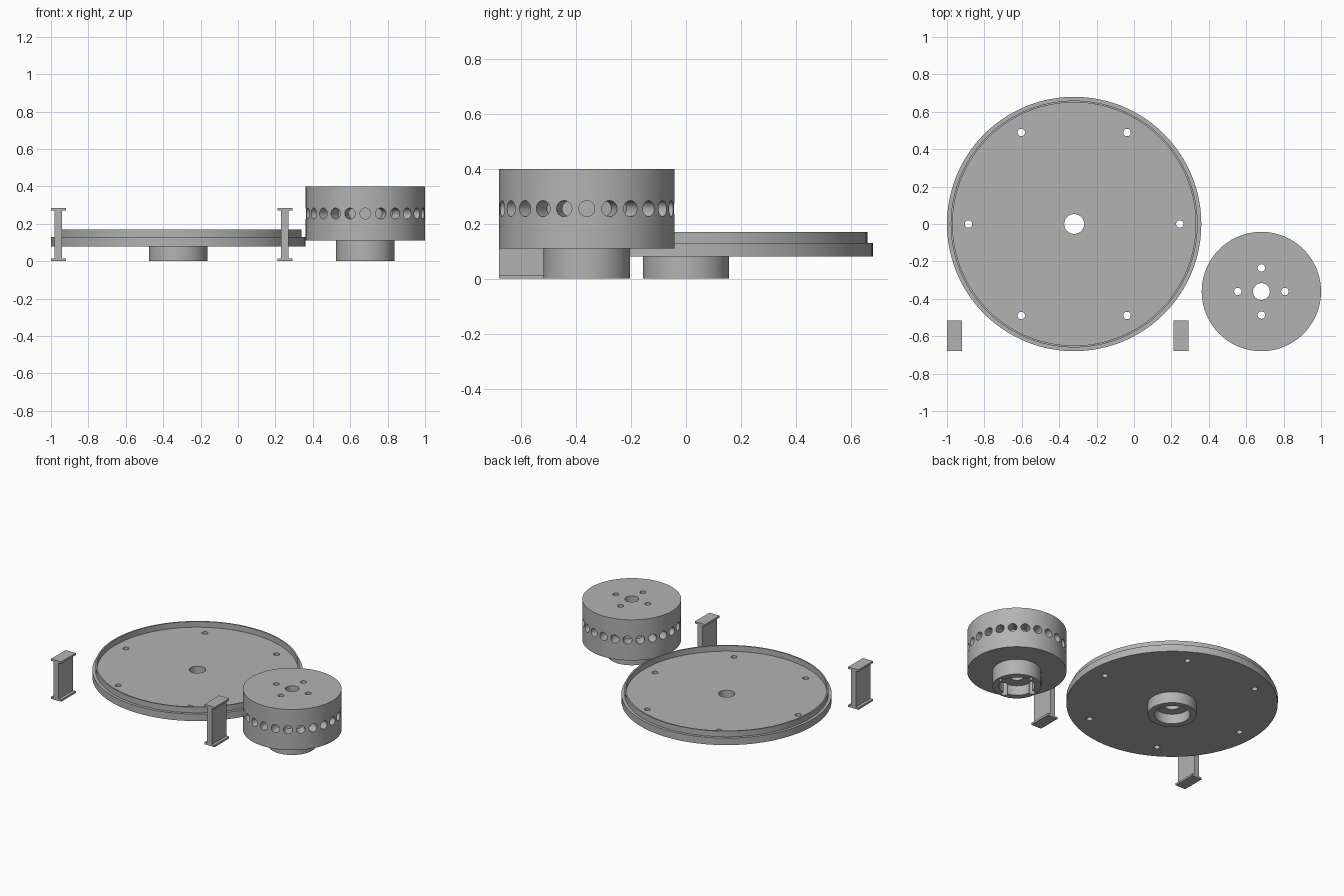
import bpy, bmesh, math
from mathutils import Matrix, Vector

old = bpy.data.objects.get("Cube")
if old:
    bpy.data.objects.remove(old, do_unlink=True)

grey = bpy.data.materials.new("plain grey")
grey.use_nodes = True
colour = (0.45, 0.45, 0.45, 1)
grey.diffuse_color = colour
grey.node_tree.nodes["Principled BSDF"].inputs["Base Color"].default_value = colour


def add_object(name, bm, location):
    bmesh.ops.recalc_face_normals(bm, faces=bm.faces)
    mesh = bpy.data.meshes.new(name)
    bm.to_mesh(mesh)
    bm.free()
    mesh.materials.append(grey)
    obj = bpy.data.objects.new(name, mesh)
    obj.location = location
    bpy.context.collection.objects.link(obj)
    return obj


def lathe(name, profile, location, sides=96):
    """Revolve a closed (radius, height) outline around z."""
    bm = bmesh.new()
    rings = []
    for i in range(sides):
        a = math.tau * i / sides
        rings.append([bm.verts.new((r * math.cos(a), r * math.sin(a), z)) for r, z in profile])
    for i, ring in enumerate(rings):
        after = rings[(i + 1) % sides]
        for j in range(len(profile)):
            k = (j + 1) % len(profile)
            bm.faces.new((ring[j], after[j], after[k], ring[k]))
    return add_object(name, bm, location)


def drill(bm, centre, radius, length, direction=(0, 0, 1)):
    turn = Vector((0, 0, 1)).rotation_difference(Vector(direction)).to_matrix().to_4x4()
    bmesh.ops.create_cone(bm, cap_ends=True, segments=24, radius1=radius, radius2=radius,
                          depth=length, matrix=Matrix.Translation(centre) @ turn)


def cut(obj, bm):
    """Subtract all drills from the object, then smooth its round walls."""
    cutter = add_object("cutter", bm, obj.location)
    cutter.hide_render = True
    mod = obj.modifiers.new("holes", "BOOLEAN")
    mod.operation, mod.solver, mod.object = "DIFFERENCE", "EXACT", cutter
    bpy.ops.object.select_all(action="DESELECT")
    bpy.context.view_layer.objects.active = obj
    obj.select_set(True)
    bpy.ops.object.modifier_apply(modifier=mod.name)
    bpy.data.objects.remove(cutter, do_unlink=True)
    bpy.ops.object.shade_smooth_by_angle(angle=math.radians(30))


def around(count, radius, z=0.0):
    for i in range(count):
        a = math.tau * i / count
        yield Vector((radius * math.cos(a), radius * math.sin(a), z))


# Wide plate with a thin raised lip, hollow hub below and six bolt holes
plate = lathe("round_plate", [
    (.053, .07), (.053, .13), (.65, .13), (.65, .17), (.66, .17), (.66, .13),
    (.68, .13), (.68, .08), (.157, .08), (.157, 0), (.115, 0), (.115, .07)], (-.32, 0, 0))
drills = bmesh.new()
for p in around(6, .565, .1):
    drill(drills, p, .02, .2)
cut(plate, drills)

# Drum with hollow hub, four bolt holes and a ring of blind side pockets
drum = lathe("drum", [
    (.045, .07), (.045, .4), (.319, .4), (.319, .11),
    (.157, .11), (.157, 0), (.115, 0), (.115, .07)], (.681, -.361, 0))
drills = bmesh.new()
for p in around(4, .126, .2):
    drill(drills, p, .02, .6)
for p in around(24, .319, .255):
    drill(drills, p, .029, .16, (p.x, p.y, 0))
cut(drum, drills)

# Two I-shaped posts: web between a bottom and a top flange, one outline extruded in y
outline = [(.04, 0), (.04, .014), (.02, .014), (.02, .271), (.04, .271), (.04, .285)]
outline += [(-x, z) for x, z in reversed(outline)]
for name, x in (("right_post", -.96), ("left_post", .251)):
    bm = bmesh.new()
    face = bm.faces.new([bm.verts.new((px, -.0825, pz)) for px, pz in outline])
    moved = bmesh.ops.extrude_face_region(bm, geom=[face])["geom"]
    bmesh.ops.translate(bm, vec=(0, .165, 0),
                        verts=[v for v in moved if isinstance(v, bmesh.types.BMVert)])
    add_object(name, bm, (x, -.5975, 0))
